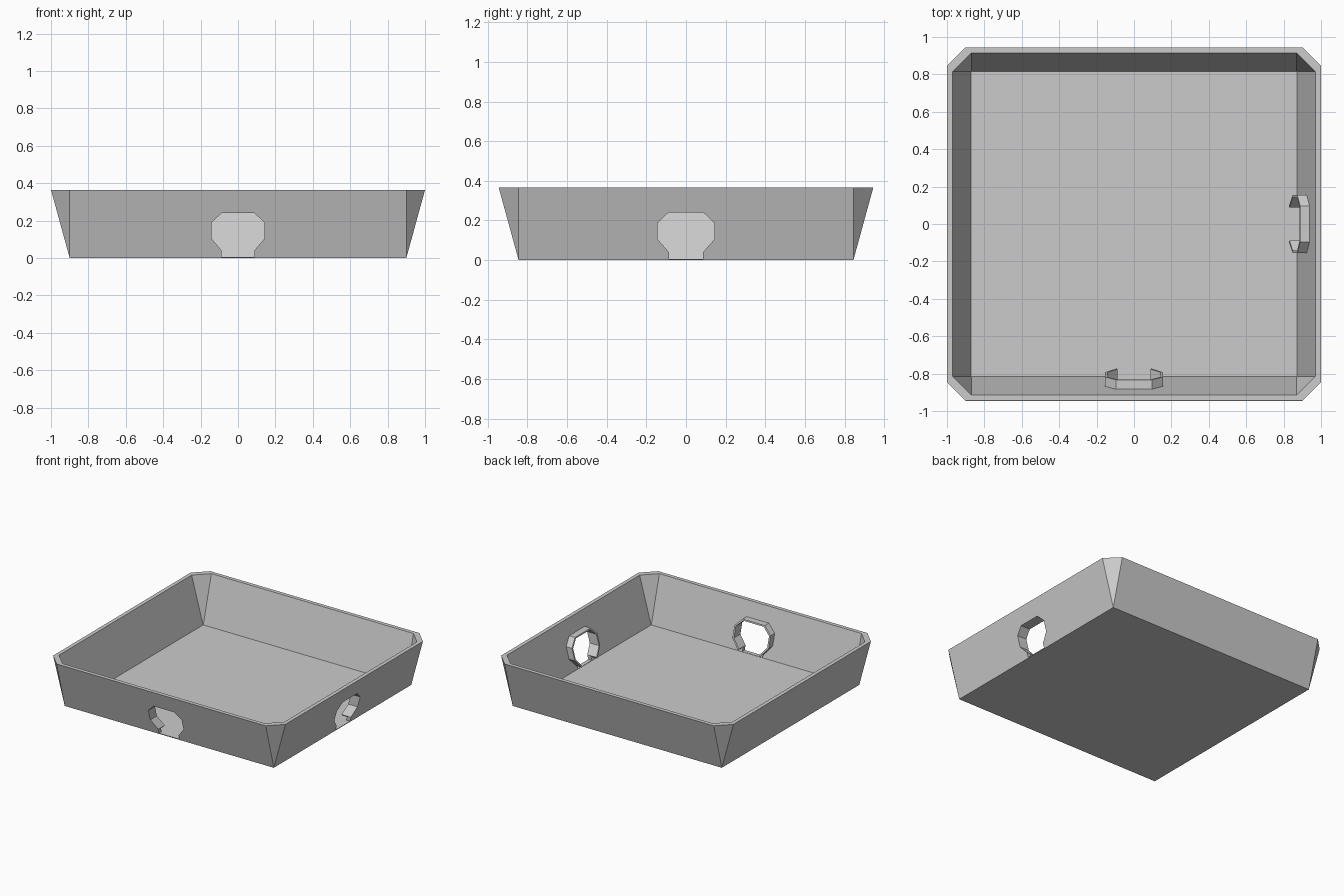
import bpy, bmesh
from mathutils import Matrix
from math import pi

if "Cube" in bpy.data.objects:
    bpy.data.objects.remove(bpy.data.objects["Cube"])

HX, HY, H, FLARE, WALL = 0.90, 0.845, 0.365, 0.10, 0.03
FLOOR = 0.004
SLOPE = FLARE / H


def finish(name, bm):
    bmesh.ops.remove_doubles(bm, verts=bm.verts[:], dist=1e-5)
    bmesh.ops.recalc_face_normals(bm, faces=bm.faces[:])
    me = bpy.data.meshes.new(name)
    bm.to_mesh(me)
    bm.free()
    ob = bpy.data.objects.new(name, me)
    bpy.context.collection.objects.link(ob)
    return ob


def corner_loop(bm, hx, hy, c, z):
    pts = [(hx, hy - c), (hx - c, hy), (c - hx, hy), (-hx, hy - c),
           (-hx, c - hy), (c - hx, -hy), (hx - c, -hy), (hx, c - hy)]
    return [bm.verts.new((x, y, z)) for x, y in pts]


def bridge(bm, a, b):
    n = len(a)
    for i in range(n):
        j = (i + 1) % n
        bm.faces.new((a[i], a[j], b[j], b[i]))


# tray: flared walls, corners chamfered to nothing at the base
bm = bmesh.new()
f = SLOPE * FLOOR
loops = [corner_loop(bm, HX, HY, 0, 0),
         corner_loop(bm, HX + FLARE, HY + FLARE, FLARE, H),
         corner_loop(bm, HX + FLARE - WALL, HY + FLARE - WALL, FLARE, H),
         corner_loop(bm, HX - WALL + f, HY - WALL + f, f, FLOOR)]
for a, b in zip(loops, loops[1:]):
    bridge(bm, a, b)
bm.faces.new(loops[0])
bm.faces.new(loops[-1])
bmesh.ops.remove_doubles(bm, verts=bm.verts[:], dist=1e-5)
bmesh.ops.dissolve_degenerate(bm, dist=1e-5, edges=bm.edges[:])
tray = finish("tray", bm)

# half outline of the doorway, mirrored to a full open path
half = [(0.087, 0.04), (0.143, 0.105), (0.143, 0.188), (0.088, 0.24)]
path = half + [(-u, z) for u, z in reversed(half)]
rim = [(u * 1.09, 0.14 + (z - 0.14) * 1.1) for u, z in path]


def opening(side, dist, angle):
    rot = Matrix.Rotation(angle, 4, 'Z')

    # cutter through the wall
    bm = bmesh.new()
    prof = [(0.087, 0.006)] + path + [(-0.087, 0.006)]
    a = [bm.verts.new((u, -dist - 0.2, z)) for u, z in prof]
    b = [bm.verts.new((u, -dist + 0.08, z)) for u, z in prof]
    bridge(bm, a, b)
    bm.faces.new(a)
    bm.faces.new(b)
    bm.transform(rot)
    cutter = finish(side + "_cutter", bm)
    cutter.hide_render = True
    mod = tray.modifiers.new(side + "_doorway", 'BOOLEAN')
    mod.operation, mod.solver, mod.object = 'DIFFERENCE', 'EXACT', cutter
    bpy.context.view_layer.objects.active = tray
    bpy.ops.object.modifier_apply(modifier=mod.name)
    bpy.data.objects.remove(cutter)

    # frame standing proud of the inner wall, sloped with it
    bm = bmesh.new()

    def row(pts, depth):
        return [bm.verts.new((u, -dist - SLOPE * z + depth, z)) for u, z in pts]
    rows = [row(path, 0.02), row(path, 0.08), row(rim, 0.08), row(rim, 0.02)]
    for i in range(len(path) - 1):
        for k in range(4):
            p, q = rows[k], rows[(k + 1) % 4]
            bm.faces.new((p[i], p[i + 1], q[i + 1], q[i]))
    bm.faces.new([r[0] for r in rows])
    bm.faces.new([r[-1] for r in rows])
    bm.transform(rot)
    finish(side + "_doorway_frame", bm)


opening("front", HY, 0)
opening("right", HX, pi / 2)
